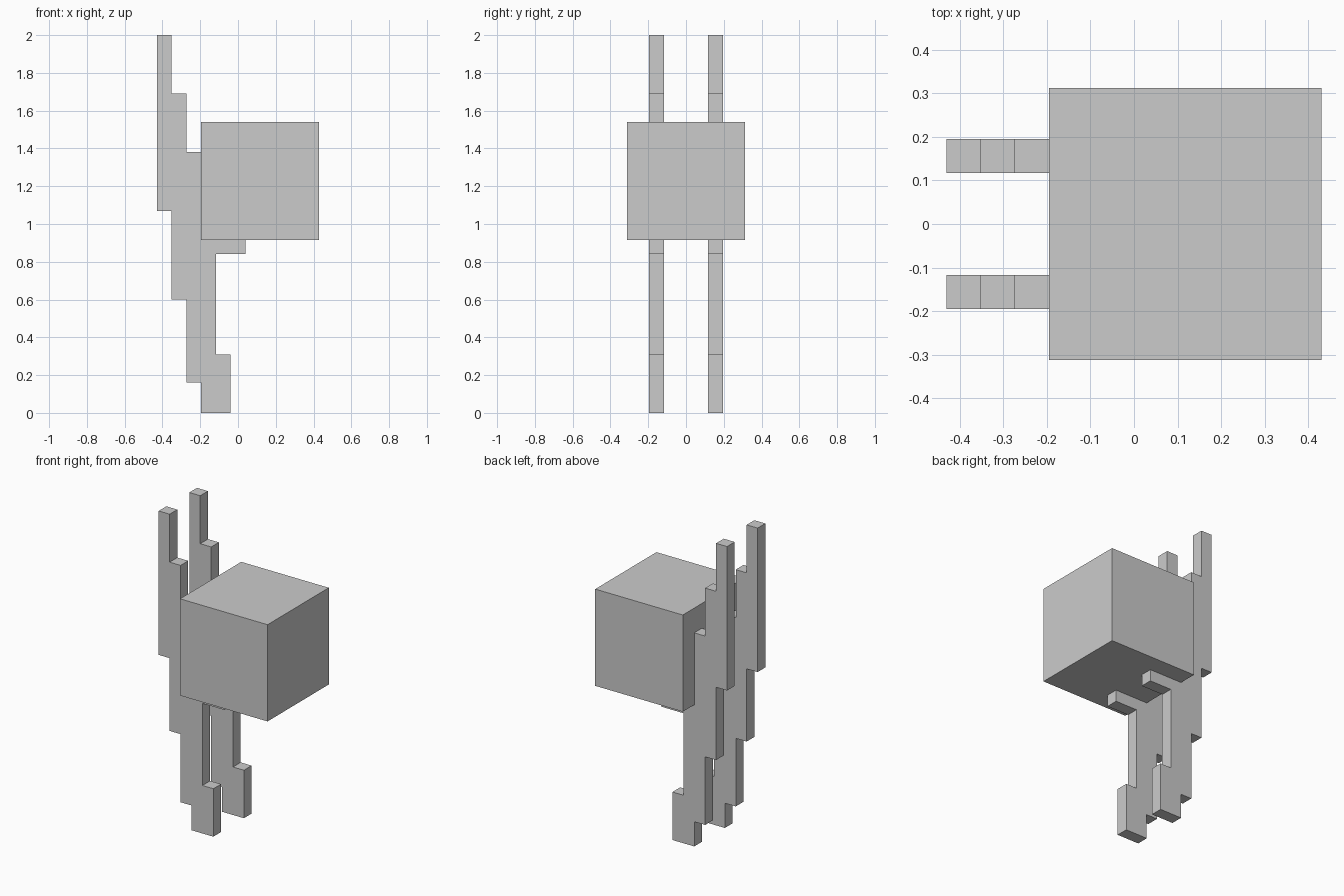
import bpy, bmesh

if "Cube" in bpy.data.objects:
    bpy.data.objects.remove(bpy.data.objects["Cube"])

U = 0.0781  # one step of the blocky grid


def finish(name, bm):
    bmesh.ops.recalc_face_normals(bm, faces=bm.faces)
    mesh = bpy.data.meshes.new(name)
    bm.to_mesh(mesh)
    bm.free()
    obj = bpy.data.objects.new(name, mesh)
    bpy.context.collection.objects.link(obj)
    return obj


def extrude_profile(name, profile, y0, y1):
    bm = bmesh.new()
    face = bm.faces.new([bm.verts.new((x, y0, z)) for x, z in profile])
    ext = bmesh.ops.extrude_face_region(bm, geom=[face])
    verts = [g for g in ext["geom"] if isinstance(g, bmesh.types.BMVert)]
    bmesh.ops.translate(bm, verts=verts, vec=(0, y1 - y0, 0))
    return finish(name, bm)


# Column edges, from the back of the rails to the tip of the support tab
a, b, c, d, e, f, g = [-0.43 + U * i for i in range(7)]
BOX_BOTTOM, BOX_TOP = 0.915, 1.54

# Stepped side profile of one support rail
rail = [
    (a, 2.0), (b, 2.0), (b, 1.69), (c, 1.69), (c, 1.38), (d, 1.38),
    (d, BOX_BOTTOM), (g, BOX_BOTTOM), (g, 0.84), (e, 0.84),
    (e, 0.31), (f, 0.31), (f, 0.0), (d, 0.0), (d, 0.16),
    (c, 0.16), (c, 0.60), (b, 0.60), (b, 1.07), (a, 1.07),
]
for side, sign in (("left", -1), ("right", 1)):
    y0, y1 = sorted((sign * 1.5 * U, sign * 2.5 * U))
    extrude_profile(f"{side}_support_rail", rail, y0, y1)

# Cubic box resting on the rail tabs
box = [(d, BOX_BOTTOM), (0.43, BOX_BOTTOM), (0.43, BOX_TOP), (d, BOX_TOP)]
extrude_profile("box", box, -4 * U, 4 * U)
